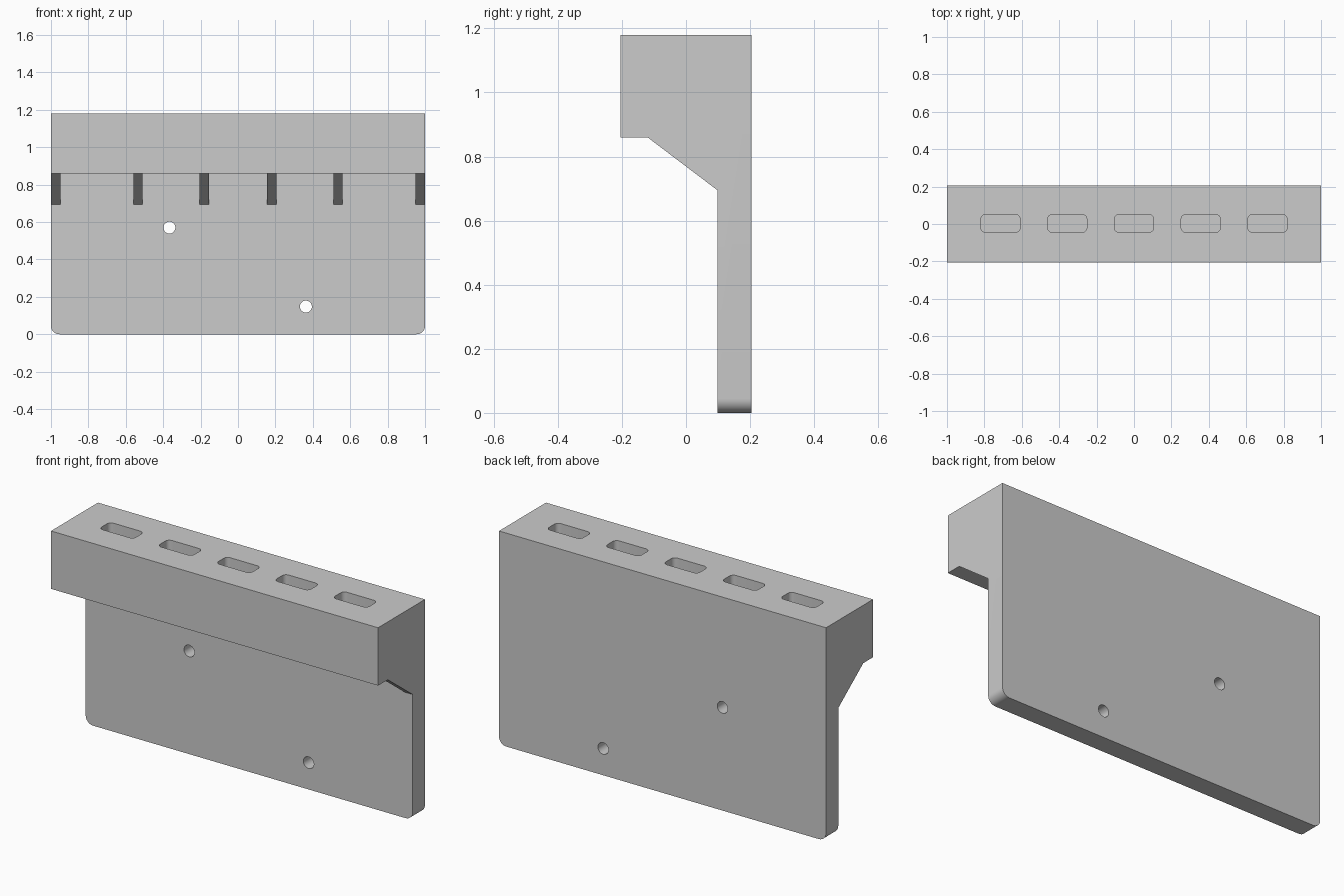
import bpy, bmesh, math
from mathutils import Vector

if "Cube" in bpy.data.objects:
    bpy.data.objects.remove(bpy.data.objects["Cube"])

BACK, PLATE_FRONT, HEAD_FRONT = 0.205, 0.098, -0.205
TOP, HEAD_BOTTOM, RIB_BOTTOM = 1.18, 0.86, 0.695


def extrude_profile(name, points, offset):
    """Solid made by sweeping a flat outline along an offset vector."""
    bm = bmesh.new()
    face = bm.faces.new([bm.verts.new(p) for p in points])
    new = bmesh.ops.extrude_face_region(bm, geom=[face], use_keep_orig=True)["geom"]
    verts = [g for g in new if isinstance(g, bmesh.types.BMVert)]
    bmesh.ops.translate(bm, verts=verts, vec=Vector(offset))
    bmesh.ops.recalc_face_normals(bm, faces=bm.faces)
    mesh = bpy.data.meshes.new(name)
    bm.to_mesh(mesh)
    bm.free()
    obj = bpy.data.objects.new(name, mesh)
    bpy.context.collection.objects.link(obj)
    return obj


def combine(target, tool, operation):
    """Apply one boolean and remove the tool object."""
    mod = target.modifiers.new("combine", "BOOLEAN")
    mod.operation, mod.object, mod.solver = operation, tool, "EXACT"
    bpy.context.view_layer.objects.active = target
    bpy.ops.object.modifier_apply(modifier=mod.name)
    bpy.data.objects.remove(tool, do_unlink=True)


def rounded_rect(cx, cy, w, d, r, z, steps=6):
    pts = []
    for i, (sx, sy) in enumerate([(1, 1), (-1, 1), (-1, -1), (1, -1)]):
        for k in range(steps + 1):
            a = math.pi / 2 * (i + k / steps)
            pts.append((cx + sx * (w / 2 - r) + r * math.cos(a),
                        cy + sy * (d / 2 - r) + r * math.sin(a), z))
    return pts


# Back plate and overhanging head
outline = [(BACK, 0), (BACK, TOP), (HEAD_FRONT, TOP), (HEAD_FRONT, HEAD_BOTTOM),
           (PLATE_FRONT, HEAD_BOTTOM), (PLATE_FRONT, 0)]
holder = extrude_profile("wall_holder", [(-1, y, z) for y, z in outline], (2, 0, 0))

# Rounded lower corners of the plate
bm = bmesh.new()
bm.from_mesh(holder.data)
corners = [e for e in bm.edges if all(v.co.z < 0.001 for v in e.verts)
           and abs(e.verts[0].co.x - e.verts[1].co.x) < 0.001]
bmesh.ops.bevel(bm, geom=corners, offset=0.045, segments=8, profile=0.5, affect="EDGES")
bm.to_mesh(holder.data)
bm.free()

# Support ribs under the head, slightly embedded before merging
rib = [(-0.12, HEAD_BOTTOM), (PLATE_FRONT, RIB_BOTTOM), (PLATE_FRONT + 0.03, RIB_BOTTOM),
       (PLATE_FRONT + 0.03, HEAD_BOTTOM + 0.03), (-0.12, HEAD_BOTTOM + 0.03)]
for x in (-0.975, -0.535, -0.18, 0.18, 0.535, 0.975):
    tool = extrude_profile("rib", [(x - 0.025, y, z) for y, z in rib], (0.05, 0, 0))
    combine(holder, tool, "UNION")

# Blind pockets in the top
for i in range(-2, 3):
    pts = rounded_rect(i * 0.357, 0.003, 0.21, 0.094, 0.024, TOP - 0.26)
    combine(holder, extrude_profile("pocket", pts, (0, 0, 0.4)), "DIFFERENCE")

# Screw holes through the plate
for x, z in ((-0.367, 0.57), (0.363, 0.148)):
    pts = [(x + 0.032 * math.cos(a), -0.02, z + 0.032 * math.sin(a))
           for a in (math.tau * k / 32 for k in range(32))]
    combine(holder, extrude_profile("hole", pts, (0, 0.4, 0)), "DIFFERENCE")

# Crisp edges with smooth rounds
bpy.ops.object.select_all(action="DESELECT")
holder.select_set(True)
bpy.context.view_layer.objects.active = holder
bpy.ops.object.shade_smooth_by_angle(angle=math.radians(30))
